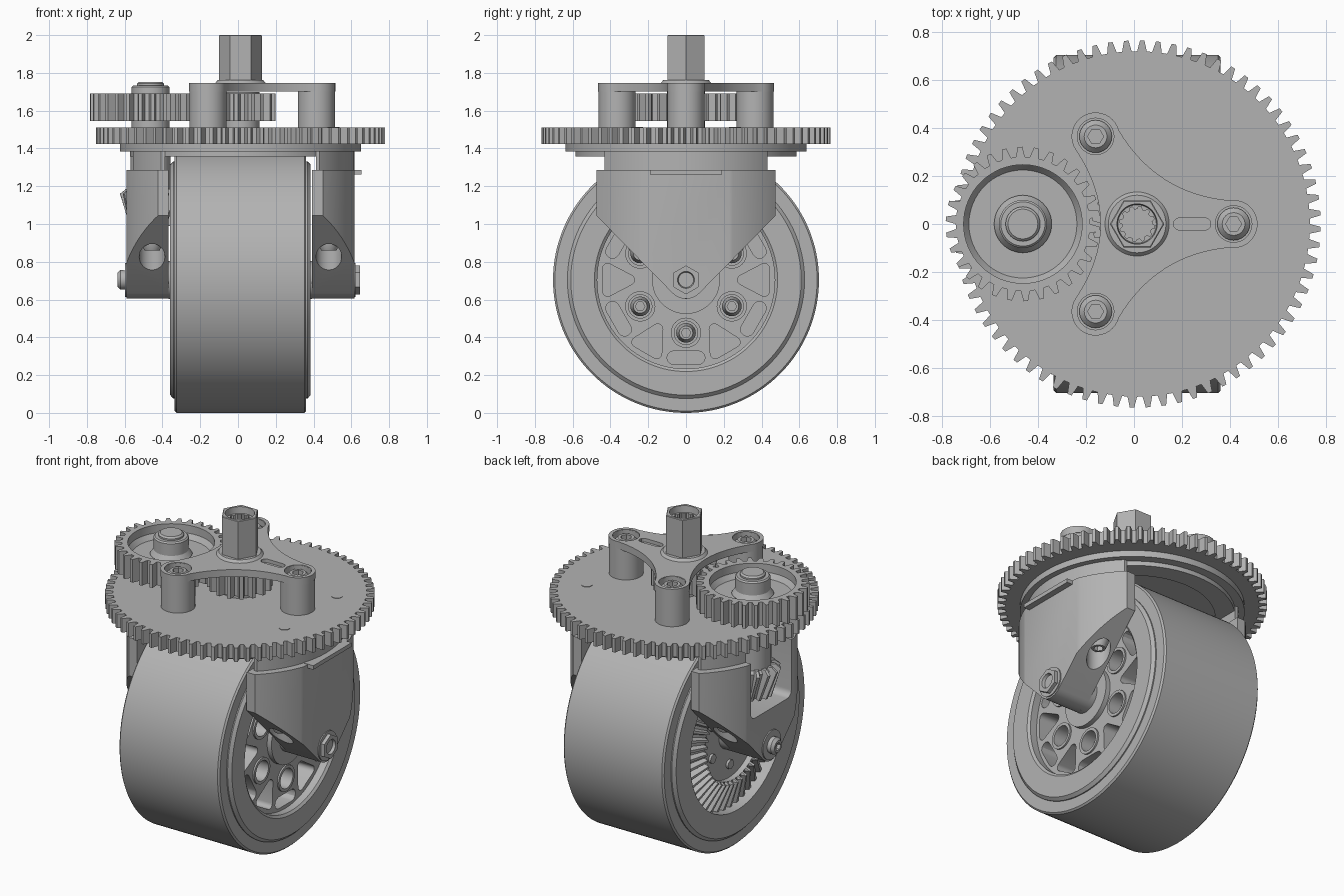
import bpy, bmesh
from math import sin, cos, pi, radians, atan2
from mathutils import Matrix, Vector

if "Cube" in bpy.data.objects:
    bpy.data.objects.remove(bpy.data.objects["Cube"], do_unlink=True)

grey = bpy.data.materials.new("machined grey")
grey.use_nodes = True
grey.diffuse_color = (0.45, 0.45, 0.45, 1)
grey.node_tree.nodes["Principled BSDF"].inputs["Base Color"].default_value = (0.45, 0.45, 0.45, 1)

CX = 0.013                       # steering axis
WHEEL = (CX, 0, 0.704)           # wheel centre
STEER = (CX, 0, 0)
DRIVE = (-0.463, 0, 0)           # vertical drive shaft
AXLE = Matrix(((0, 0, 1), (1, 0, 0), (0, 1, 0))).to_4x4()   # local z becomes world x


# ---------- helpers ----------
def loft(name, rings, loc=(0, 0, 0), axle=False, closed=False):
    """Skin a stack of equal point rings; cap the ends unless closed."""
    bm = bmesh.new()
    rows = [[bm.verts.new(p) for p in ring] for ring in rings]
    n = len(rows[0])
    pairs = list(zip(rows, rows[1:])) + ([(rows[-1], rows[0])] if closed else [])
    for a, b in pairs:
        for i in range(n):
            j = (i + 1) % n
            bm.faces.new((a[i], a[j], b[j], b[i]))
    if not closed:
        bm.faces.new(rows[0])
        bm.faces.new(rows[-1])
    bmesh.ops.remove_doubles(bm, verts=bm.verts, dist=1e-5)
    bmesh.ops.recalc_face_normals(bm, faces=bm.faces)
    bm.transform(Matrix.Translation(loc) @ (AXLE if axle else Matrix()))
    mesh = bpy.data.meshes.new(name)
    bm.to_mesh(mesh)
    bm.free()
    mesh.materials.append(grey)
    ob = bpy.data.objects.new(name, mesh)
    bpy.context.collection.objects.link(ob)
    return ob


def ring(r, h, n=64):
    return [(r * cos(2 * pi * i / n), r * sin(2 * pi * i / n), h) for i in range(n)]


def hexagon(apothem, h, n=24, turn=0):
    out = []
    for i in range(n):
        a = 2 * pi * i / n
        r = apothem / cos(a % (pi / 3) - pi / 6)
        out.append((r * cos(a + turn), r * sin(a + turn), h))
    return out


def lathe(name, profile, loc=(0, 0, 0), axle=False, n=96):
    return loft(name, [ring(r, h, n) for r, h in profile], loc, axle, closed=True)


def cyl(name, r, a, b, loc=(0, 0, 0), axle=False, n=48):
    return loft(name, [ring(r, a, n), ring(r, b, n)], loc, axle)


def prism(name, pts, a, b, loc=(0, 0, 0), axle=False):
    return loft(name, [[(x, y, h) for x, y in pts] for h in (a, b)], loc, axle)


def rounded(pts, r, k=6):
    """Offset a counter-clockwise polygon outwards with round corners."""
    out = []
    for i, p in enumerate(pts):
        q, s = pts[i - 1], pts[(i + 1) % len(pts)]
        a = atan2(p[1] - q[1], p[0] - q[0]) - pi / 2
        b = atan2(s[1] - p[1], s[0] - p[0]) - pi / 2
        while b < a:
            b += 2 * pi
        out += [(p[0] + r * cos(a + (b - a) * t / k), p[1] + r * sin(a + (b - a) * t / k))
                for t in range(k + 1)]
    return out


def spin(pts, a):
    return [(x * cos(a) - y * sin(a), x * sin(a) + y * cos(a)) for x, y in pts]


def boolean(ob, cutter, op='DIFFERENCE'):
    mod = ob.modifiers.new("cut", 'BOOLEAN')
    mod.operation, mod.object, mod.solver = op, cutter, 'EXACT'
    bpy.context.view_layer.objects.active = ob
    bpy.ops.object.modifier_apply(modifier=mod.name)
    bpy.data.objects.remove(cutter, do_unlink=True)


def teeth(n, root, tip, h, turn=0.0, dh=0.0):
    """Toothed ring: root and tip radii, optional extra height at the tips."""
    out = []
    for i in range(n):
        for f, up in ((0.0, 0), (0.36, 0), (0.54, 1), (0.82, 1)):
            a = 2 * pi * (i + f) / n + turn
            r = tip if up else root
            out.append((r * cos(a), r * sin(a), h + dh * up))
    return out


def spur(name, n, root, tip, a, b, loc):
    return loft(name, [teeth(n, root, tip, a), teeth(n, root, tip, b)], loc)


def screw(name, r, a, b, loc, axle=False):
    d = b - a
    return loft(name, [ring(r, a, 24), ring(r, a + d * 0.5, 24), ring(r * 0.7, b, 24),
                       hexagon(r * 0.42, b), hexagon(r * 0.42, a + d * 0.3)], loc, axle)


# ---------- wheel ----------
lathe("tyre", [(0.6, -0.348), (0.694, -0.348), (0.704, -0.338), (0.704, 0.338),
               (0.694, 0.348), (0.6, 0.348)], WHEEL, True, 128)
lathe("rim", [(0.47, -0.372), (0.61, -0.372), (0.628, -0.355), (0.628, 0.355),
              (0.61, 0.372), (0.485, 0.372), (0.47, 0.36)], WHEEL, True, 128)
spokes = cyl("wheel_spokes", 0.475, -0.2, 0.315, WHEEL, True, 96)
for i in range(6):
    t = i * pi / 3
    u = t + pi / 6
    tri = rounded([(0.30, 0), (0.415, -0.06), (0.415, 0.06)], 0.027)
    slot = rounded([(0.412, -0.065), (0.412, 0.065)], 0.036)
    boolean(spokes, prism("cutter", spin(tri, t), 0, 0.4, WHEEL, True))
    boolean(spokes, prism("cutter", spin(slot, u), 0, 0.4, WHEEL, True))
    at = Vector(WHEEL) + Vector((0, 0.28 * cos(u), 0.28 * sin(u)))
    boolean(spokes, cyl("cutter", 0.062, 0.12, 0.4, at, True, 32))
    lathe("spoke_bore_collar", [(0.062, 0.3), (0.08, 0.3), (0.08, 0.325), (0.062, 0.325)], at, True, 32)
    screw("spoke_screw", 0.052, 0.11, 0.26, at, True)
    at = Vector(WHEEL) + Vector((0, 0.2 * cos(u), 0.2 * sin(u)))
    cyl("gear_screw", 0.028, -0.325, -0.3, at, True, 20)
cyl("wheel_hub", 0.1, -0.38, 0.38, WHEEL, True)
cyl("hub_shoulder", 0.18, 0.28, 0.345, WHEEL, True)

# bevel ring gear on the drive side of the wheel
N = 45
loft("bevel_ring_gear", [ring(0.468, -0.18, N * 4), teeth(N, 0.468, 0.468, -0.275, 0, -0.045),
                         teeth(N, 0.3, 0.3, -0.345, 0, -0.028), ring(0.285, -0.345, N * 4),
                         ring(0.285, -0.31, N * 4)], WHEEL, True)

# ---------- forks ----------
fork_side = [(-0.475, 1.285), (-0.475, 1.045)]
fork_side += [(0.1 * cos(radians(a)), 0.704 + 0.1 * sin(radians(a))) for a in range(225, 316, 10)]
fork_side += [(0.475, 1.045), (0.475, 1.285)]
cap_side = [(-0.432, 1.28), (0.432, 1.28), (0.432, 1.386), (-0.432, 1.386)]
window = [(-0.16, 0.97), (0.16, 0.97), (0.16, 1.5), (-0.16, 1.5)]
for side, tag in ((1, "left"), (-1, "right")):
    fork = prism(tag + "_fork", fork_side, side * 0.38, side * 0.603, STEER, True)
    boolean(fork, cyl("cutter", 0.645, 0.3, 1.5, STEER, n=128), 'INTERSECT')
    cap = prism(tag + "_fork_cap", cap_side, side * 0.4, side * 0.7, STEER, True)
    boolean(cap, cyl("cutter", 0.6025, 1, 1.6, STEER, n=128), 'INTERSECT')
    if side < 0:
        for part in (fork, cap):
            boolean(part, prism("cutter", rounded(window, 0.04), -0.9, -0.2, STEER, True))
    for y in (-0.26, 0.26):
        at = (CX + side * 0.468, y, 0)
        boolean(fork, cyl("cutter", 0.068, 0.5, 0.93, at, n=32))
        head = screw("fork_screw", 0.058, 0, 0.08, (0, 0, 0))
        head.data.transform(Matrix.Translation((at[0], y, 0.94)) @ Matrix.Rotation(pi, 4, 'X'))
    cyl("axle_washer", 0.09, side * 0.595, side * 0.61, WHEEL, True)

prism("fork_lip", [(0.54, -0.19), (0.655, -0.19), (0.655, 0.19), (0.54, 0.19)], 1.262, 1.287)
cyl("axle", 0.05, -0.63, 0.61, WHEEL, True)
screw("axle_end", 0.052, -0.62, -0.652, WHEEL, True)
loft("axle_bolt_head", [hexagon(0.066, 0.6, 24, pi / 6), hexagon(0.066, 0.632, 24, pi / 6),
                        ring(0.045, 0.632, 24), ring(0.04, 0.615, 24)], WHEEL, True)

# ---------- turntable ----------
lathe("turntable_flange", [(0.48, 1.385), (0.638, 1.385), (0.638, 1.427), (0.48, 1.427)], STEER)
lathe("turntable_bearing", [(0.47, 1.357), (0.585, 1.357), (0.585, 1.39), (0.47, 1.39)], STEER)
spur("steering_gear", 72, 0.72, 0.765, 1.424, 1.511, STEER)
for y in (-0.26, 0.26):
    cyl("gear_pin", 0.032, 1.5, 1.514, (0.505, y, 0), n=24)

# ---------- drive gears ----------
spur("centre_pinion", 16, 0.145, 0.187, 1.545, 1.69, STEER)
cyl("pinion_collar", 0.1, 1.5, 1.7, STEER)
drive = spur("drive_gear", 30, 0.28, 0.322, 1.545, 1.69, DRIVE)
boolean(drive, loft("cutter", [ring(0.225, 1.61), ring(0.247, 1.64), ring(0.247, 1.8)], DRIVE))
lathe("drive_gear_hub", [(0.05, 1.51), (0.1, 1.51), (0.1, 1.6), (0.12, 1.62), (0.1, 1.65),
                         (0.1, 1.725), (0.092, 1.733), (0.05, 1.733)], DRIVE, n=48)
loft("drive_shaft", [ring(0.072, 0.99), ring(0.072, 1.743), ring(0.062, 1.753)], DRIVE)
cyl("bevel_pinion_collar", 0.105, 1.16, 1.43, DRIVE)
loft("bevel_pinion", [teeth(15, 0.08, 0.112, 0.99, -0.25), teeth(15, 0.12, 0.162, 1.16),
                      teeth(15, 0.1, 0.13, 1.185)], DRIVE)

# ---------- top spider ----------
posts = [(0.415, 0, 0.0), (-0.16, 0.365, 115.0), (-0.16, -0.365, 245.0)]
pulls = [(57, 0.15), (180, 0.05), (303, 0.15)]
outline = []
for i, (x, y, a) in enumerate(posts):
    arc = [(x + 0.1 * cos(radians(a + d)), y + 0.1 * sin(radians(a + d))) for d in range(-100, 101, 10)]
    nx, ny, na = posts[(i + 1) % 3]
    end = (nx + 0.1 * cos(radians(na - 100)), ny + 0.1 * sin(radians(na - 100)))
    ang, k = pulls[i]
    mid = (CX + k * cos(radians(ang)), k * sin(radians(ang)))
    outline += arc
    for s in range(1, 16):
        t = s / 16
        outline.append(tuple((1 - t) ** 2 * arc[-1][c] + 2 * t * (1 - t) * mid[c] + t * t * end[c]
                             for c in (0, 1)))
spider = prism("spider_plate", outline, 1.702, 1.747)
boolean(spider, prism("cutter", rounded([(0.19, 0), (0.295, 0)], 0.026), 1.725, 1.8))
for x, y, a in posts:
    boolean(spider, cyl("cutter", 0.077, 1.6, 1.8, (x, y, 0), n=48))
    lathe("spider_post", [(0, 1.508), (0.098, 1.508), (0.098, 1.743), (0.076, 1.743),
                          (0.076, 1.695), (0, 1.695)], (x, y, 0), n=48)
    screw("post_screw", 0.068, 1.69, 1.735, (x, y, 0))
loft("spider_boss", [ring(0.14, 1.74), ring(0.12, 1.762)], STEER)
loft("hex_post", [hexagon(0.098, 1.75, 48), hexagon(0.098, 1.997, 48), hexagon(0.094, 2.0, 48),
                  ring(0.084, 2.0, 48), ring(0.08, 1.96, 48), teeth(12, 0.062, 0.074, 1.96),
                  teeth(12, 0.062, 0.074, 1.8)], STEER)

# ---------- shading ----------
bpy.ops.object.select_all(action='DESELECT')
for ob in bpy.context.scene.objects:
    if ob.type == 'MESH':
        ob.select_set(True)
        bpy.context.view_layer.objects.active = ob
bpy.ops.object.shade_smooth_by_angle(angle=radians(30))
